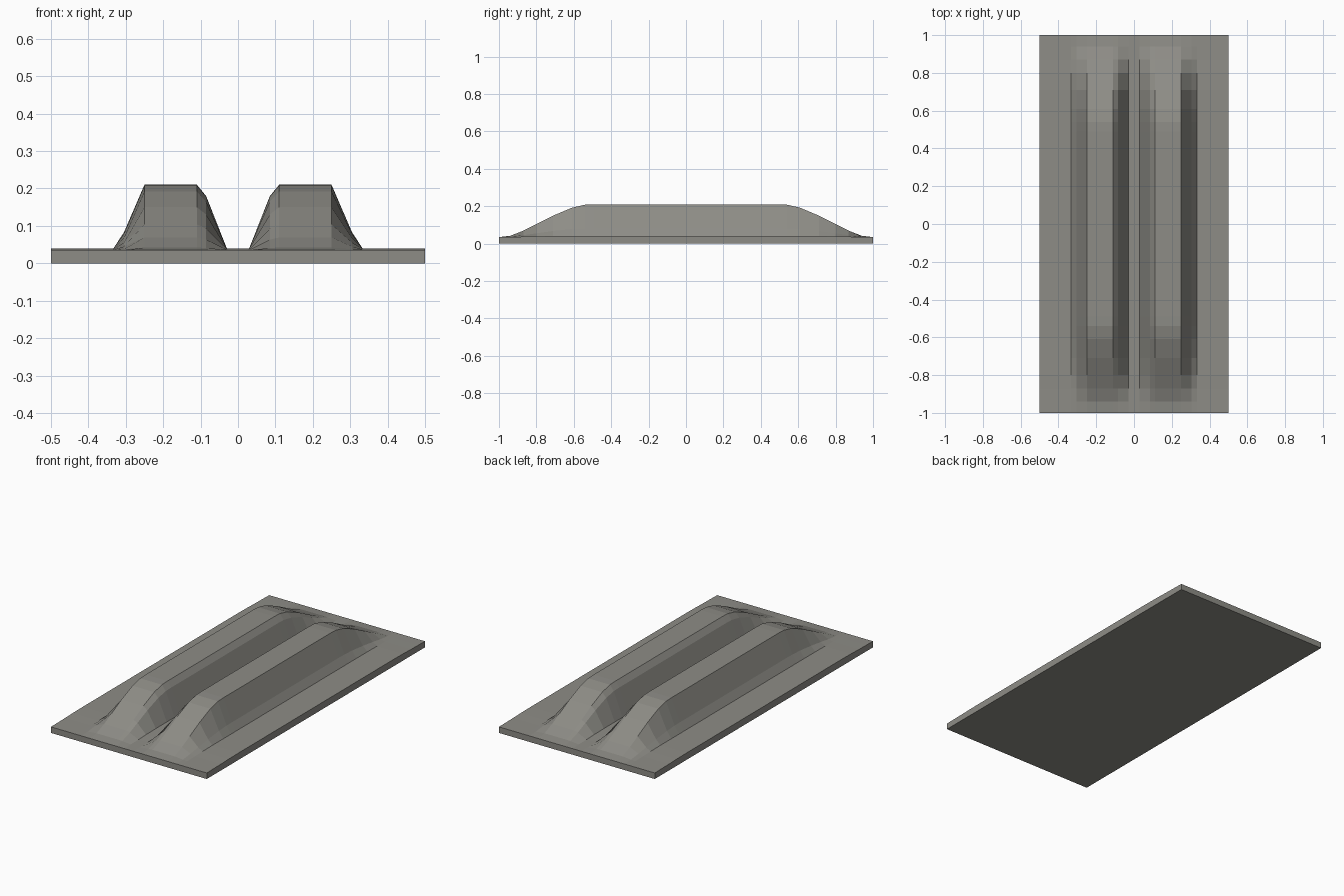
import bpy
import bmesh

cube = bpy.data.objects.get("Cube")
if cube:
    bpy.data.objects.remove(cube)

grey = bpy.data.materials.new("warm grey")
grey.use_nodes = True
colour = (0.27, 0.265, 0.24, 1)
grey.diffuse_color = colour
grey.node_tree.nodes["Principled BSDF"].inputs["Base Color"].default_value = colour

# Half cross-section: x and fraction of the ridge height
half = [(0.03, 0), (0.085, 0.82), (0.11, 1), (0.25, 1), (0.305, 0.25), (0.333, 0), (0.5, 0)]
section = [(-x, h) for x, h in reversed(half)] + half

# Half length: y, sheet level and ridge crest level
run = [(0.49, 0.04, 0.21), (0.54, 0.04, 0.208), (0.61, 0.04, 0.192), (0.71, 0.04, 0.15),
       (0.8, 0.039, 0.104), (0.87, 0.037, 0.069), (0.94, 0.036, 0.042), (1, 0.035, 0.035)]
stations = [(-y, s, c) for y, s, c in reversed(run)] + run

# Raised sheet with two long ridges
bm = bmesh.new()
rows = [[bm.verts.new((x, y, s + (c - s) * h)) for x, h in section] for y, s, c in stations]
for a, b in zip(rows, rows[1:]):
    for i in range(len(a) - 1):
        bm.faces.new((a[i], a[i + 1], b[i + 1], b[i]))

# Side walls and flat underside
rim = [e for e in bm.edges if e.is_boundary]
skirt = bmesh.ops.extrude_edge_only(bm, edges=rim)["geom"]
for v in skirt:
    if isinstance(v, bmesh.types.BMVert):
        v.co.z = 0
bmesh.ops.contextual_create(bm, geom=[e for e in bm.edges if e.is_boundary])
bmesh.ops.recalc_face_normals(bm, faces=bm.faces)

mesh = bpy.data.meshes.new("ridged_plate")
bm.to_mesh(mesh)
bm.free()
mesh.materials.append(grey)
plate = bpy.data.objects.new("ridged_plate", mesh)
bpy.context.collection.objects.link(plate)
